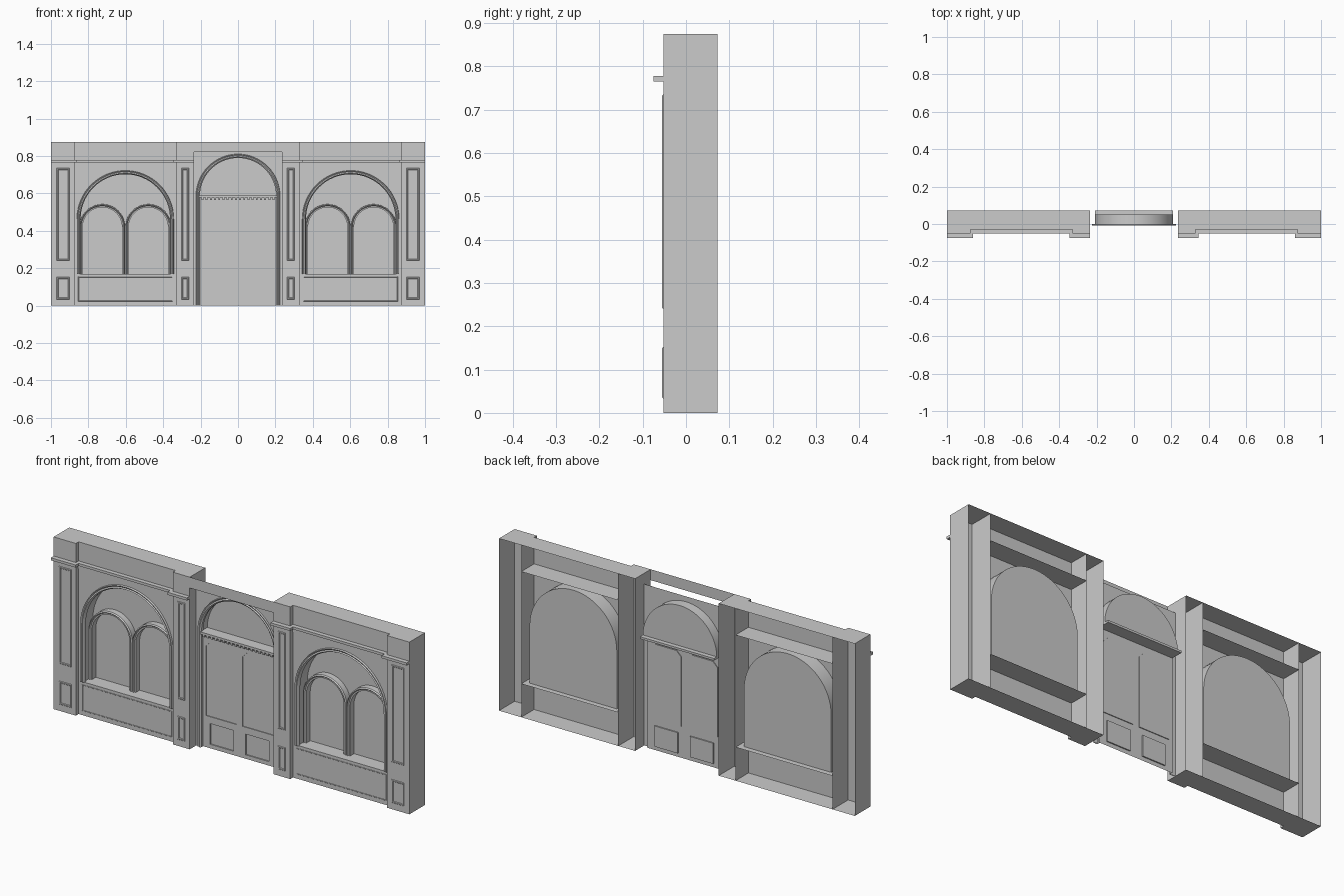
import bpy, bmesh, math

if "Cube" in bpy.data.objects:
    bpy.data.objects.remove(bpy.data.objects["Cube"])

H, BACK, PIL, WALL = 0.875, 0.073, -0.052, -0.03   # height and depth planes
SILL, SHELF, DOOR = 0.17, 0.74, 0.012


def finish(name, bm, smooth=False):
    bmesh.ops.remove_doubles(bm, verts=bm.verts, dist=1e-6)
    bmesh.ops.recalc_face_normals(bm, faces=bm.faces)
    me = bpy.data.meshes.new(name)
    bm.to_mesh(me)
    bm.free()
    ob = bpy.data.objects.new(name, me)
    bpy.context.collection.objects.link(ob)
    if smooth:
        bpy.context.view_layer.objects.active = ob
        ob.select_set(True)
        bpy.ops.object.shade_smooth_by_angle(angle=math.radians(30))
        ob.select_set(False)
    return ob


def sheet(name, pts):
    bm = bmesh.new()
    bm.faces.new([bm.verts.new(p) for p in pts])
    return finish(name, bm)


def front(name, pts, y):
    return sheet(name, [(x, y, z) for x, z in pts])


def rect(x0, x1, z0, z1):
    return [(x0, z0), (x1, z0), (x1, z1), (x0, z1)]


def level(name, x0, x1, y0, y1, z):
    return sheet(name, [(x0, y0, z), (x1, y0, z), (x1, y1, z), (x0, y1, z)])


def box(name, x0, x1, y0, y1, z0, z1):
    return prism(name, [(x0, y0), (x1, y0), (x1, y1), (x0, y1)], z0, z1)


def prism(name, plan, z0, z1, closed=True):
    """Extrude a plan outline upward; open outlines give a bare shell."""
    bm = bmesh.new()
    lo = [bm.verts.new((x, y, z0)) for x, y in plan]
    hi = [bm.verts.new((x, y, z1)) for x, y in plan]
    n = len(plan)
    for i in range(n if closed else n - 1):
        j = (i + 1) % n
        bm.faces.new((lo[i], lo[j], hi[j], hi[i]))
    if closed:
        bm.faces.new(lo)
        bm.faces.new(hi)
    return finish(name, bm)


def arch(cx, r, spring, z0, n=32):
    """Arch outline from right foot over the top to left foot."""
    arc = [(cx + r * math.cos(math.pi * i / n), spring + r * math.sin(math.pi * i / n))
           for i in range(n + 1)]
    return [(cx + r, z0)] + arc + [(cx - r, z0)]


def arch_sweep(name, cx, spring, z0, profile):
    """Sweep a (radius, y) profile along an arch with straight legs."""
    bm = bmesh.new()
    rows = [[bm.verts.new((x, y, z)) for x, z in arch(cx, r, spring, z0)] for r, y in profile]
    for a, b in zip(rows, rows[1:]):
        for i in range(len(a) - 1):
            bm.faces.new((a[i], a[i + 1], b[i + 1], b[i]))
    return finish(name, bm, True)


def arch_wall(name, x0, x1, z0, z1, y, cx, r, spring):
    """Flat wall with an arched opening, built from upright strips."""
    bm = bmesh.new()
    arc = arch(cx, r, spring, z0)[1:-1]
    quads = [rect(x0, cx - r, z0, z1), rect(cx + r, x1, z0, z1)]
    quads += [[a, b, (b[0], z1), (a[0], z1)] for a, b in zip(arc, arc[1:])]
    for q in quads:
        bm.faces.new([bm.verts.new((x, y, z)) for x, z in q])
    return finish(name, bm)


def frame(name, x0, x1, z0, z1, y, w=0.01, d=0.003):
    """Raised rectangular moulding on a wall at depth y."""
    bm = bmesh.new()
    rings = []
    for o, yy in ((0, y), (w * .25, y - d), (w * .75, y - d), (w, y)):
        rings.append([bm.verts.new((x, yy, z)) for x, z in rect(x0 + o, x1 - o, z0 + o, z1 - o)])
    for a, b in zip(rings, rings[1:]):
        for i in range(4):
            j = (i + 1) % 4
            bm.faces.new((a[i], a[j], b[j], b[i]))
    return finish(name, bm)


# Side bays: open-backed pilasters, arched window, apron and cornice
for s, side in ((-1, "left"), (1, "right")):
    def span(a, b):
        return min(s * a, s * b), max(s * a, s * b)

    for nm, a, b, pa, pb in (("outer", 1, .875, .97, .90), ("inner", .33, .235, .303, .262)):
        prism(f"{side}_{nm}_pilaster",
              [(s * a, BACK), (s * a, PIL), (s * b, PIL), (s * b, BACK)], 0, H, False)
        for part, z0, z1 in (("upper", .24, .735), ("lower", .033, .152)):
            frame(f"{side}_{nm}_{part}_panel", *span(pa, pb), z0, z1, PIL)
        for part, z in (("bottom", 0), ("top", H)):
            level(f"{side}_{nm}_pilaster_{part}", *span(a, b), PIL, BACK, z)
    x0, x1 = span(.875, .33)
    cx, r, spring = s * .6025, .245, .463
    for part, z in (("floor", 0), ("sill", SILL), ("head_shelf", SHELF), ("roof", H)):
        level(f"{side}_{part}", x0, x1, WALL, BACK, z)
    front(f"{side}_apron", rect(x0, x1, 0, SILL), WALL)
    frame(f"{side}_apron_panel", x0 + .02, x1 - .02, .022, .155, WALL, .004, .001)
    arch_wall(f"{side}_window_wall", x0, x1, SILL, H, WALL, cx, r, spring)
    arch_sweep(f"{side}_window_reveal", cx, spring, SILL, [(r, WALL), (r, .045)])
    arch_sweep(f"{side}_window_moulding", cx, spring, SILL,
               [(r + .014, WALL), (r + .012, WALL - .01), (r + .006, WALL - .006),
                (r, WALL - .01), (r - .006, WALL), (r - .006, WALL + .01), (r, WALL + .01)])
    front(f"{side}_window_pane", arch(cx, r, spring, SILL), .045)
    # Twin-arch tracery with shared mullion
    for k in (-1, 1):
        arch_sweep(f"{side}_tracery_arch", cx + k * .123, .42, SILL,
                   [(.122, .045), (.122, .014), (.117, .008), (.112, .014), (.105, .014), (.105, .045)])
    # Cornice follows the pilaster breaks
    plan = [(1, -.052), (1, -.075), (.86, -.075), (.86, -.052), (.345, -.052), (.345, -.075),
            (.235, -.075), (.235, -.052), (.33, -.052), (.33, -.03), (.875, -.03), (.875, -.052)]
    prism(f"{side}_cornice", [(s * x, y) for x, y in plan], .765, .778)
    box(f"{side}_frieze_band", x0, x1, WALL - .005, WALL, .742, .765)

# Centre: thin fascia, arched surround, lunette
front("door_fascia", rect(-.235, .235, .82, H), PIL)
arch_wall("door_surround", -.235, .235, 0, .82, 0, 0, .208, .585)
arch_sweep("lunette_reveal", 0, .585, .58, [(.208, 0), (.208, .05)])
arch_sweep("door_moulding", 0, .585, 0,
           [(.225, 0), (.223, -.008), (.217, -.004), (.211, -.008), (.204, -.002), (.204, DOOR), (.208, DOOR)])
front("lunette", arch(0, .208, .585, .58), .05)

# Transom with dentils
box("transom", -.208, .208, -.008, BACK, .577, .588)
for i in range(18):
    x = -.19 + i * .38 / 17
    box("transom_dentil", x - .005, x + .005, -.006, DOOR, .565, .577)

# Double door: one relief sheet per leaf with sunk panels
for s, side in ((-1, "left"), (1, "right")):
    bm = bmesh.new()

    def cell(pts, sink=0, w=.004):
        f = bm.faces.new([bm.verts.new((s * x, DOOR, z)) for x, z in pts])
        if sink:
            bmesh.ops.inset_region(bm, faces=[f], thickness=w, use_boundary=True)
            for v in f.verts:
                v.co.y += sink

    a, b, c = .018, .187, .025
    cell(rect(0, a, 0, .58))
    cell(rect(b, .208, 0, .58))
    cell(rect(a, b, .54, .58))
    cell([(a, .54), (a, .54 - c), (a + c, .54)])
    cell([(b, .54), (b - c, .54), (b, .54 - c)])
    cell([(a, .16), (b, .16), (b, .54 - c), (b - c, .54), (a + c, .54), (a, .54 - c)], .004)
    cell(rect(a, b, .125, .16))
    cell(rect(a, b, 0, .02))
    cell(rect(a, .035, .02, .125))
    cell(rect(.165, b, .02, .125))
    cell(rect(.035, .165, .02, .125), .006, .001)
    finish(f"{side}_door_leaf", bm)
